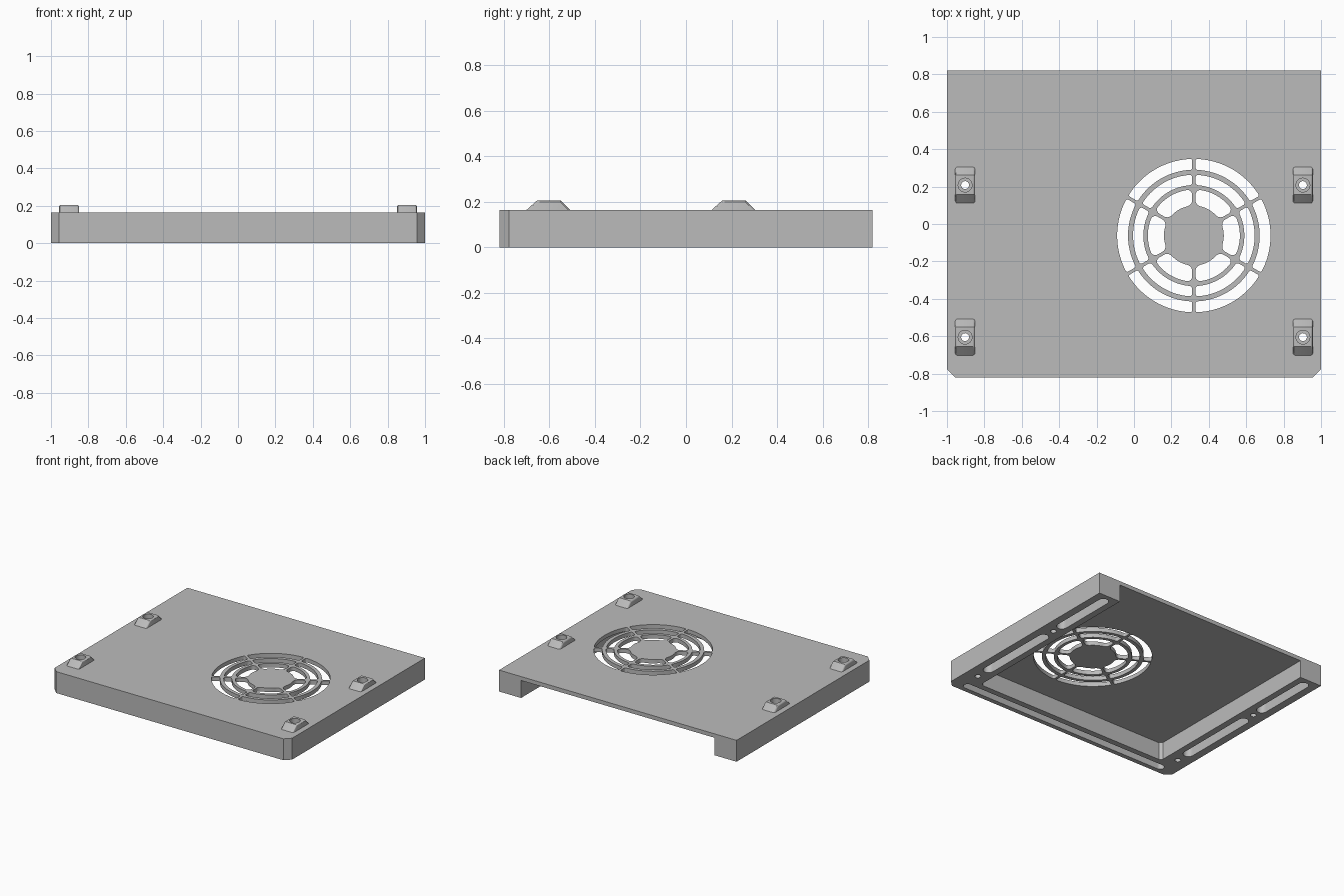
import bpy, bmesh, math

cube = bpy.data.objects.get("Cube")
if cube:
    bpy.data.objects.remove(cube, do_unlink=True)

grey = bpy.data.materials.new("plain grey")
grey.use_nodes = True
colour = (0.5, 0.5, 0.5, 1)
grey.diffuse_color = colour
grey.node_tree.nodes["Principled BSDF"].inputs["Base Color"].default_value = colour

TOP, PLATE = 0.163, 0.03
LEG, WALL = 0.185, 0.14          # widths of the side legs and front wall
HALF_Y = 0.82
LEG_X = 0.903
HOLE_Y = (-0.605, 0.208)


def add_object(name, bm):
    bmesh.ops.recalc_face_normals(bm, faces=bm.faces)
    mesh = bpy.data.meshes.new(name)
    bm.to_mesh(mesh)
    bm.free()
    mesh.materials.append(grey)
    obj = bpy.data.objects.new(name, mesh)
    bpy.context.collection.objects.link(obj)
    return obj


def prisms(name, outlines, z0, z1):
    """One object of upright prisms, one for each outline."""
    bm = bmesh.new()
    for outline in outlines:
        face = bm.faces.new([bm.verts.new((x, y, z0)) for x, y in outline])
        ext = bmesh.ops.extrude_face_region(bm, geom=[face])
        new = [v for v in ext["geom"] if isinstance(v, bmesh.types.BMVert)]
        bmesh.ops.translate(bm, verts=new, vec=(0, 0, z1 - z0))
    return add_object(name, bm)


def cut(target, cutters):
    bpy.context.view_layer.objects.active = target
    for cutter in cutters:
        mod = target.modifiers.new("cut", 'BOOLEAN')
        mod.operation, mod.solver, mod.object = 'DIFFERENCE', 'EXACT', cutter
        bpy.ops.object.modifier_apply(modifier=mod.name)


def stadium(x0, y0, x1, y1, r, n=12):
    """Outline of a round-ended slot between two points."""
    a = math.atan2(y1 - y0, x1 - x0)
    pts = []
    for cx, cy, start in ((x1, y1, a - math.pi / 2), (x0, y0, a + math.pi / 2)):
        for i in range(n + 1):
            t = start + math.pi * i / n
            pts.append((cx + r * math.cos(t), cy + r * math.sin(t)))
    return pts


def circle(cx, cy, r, n=32):
    return [(cx + r * math.cos(math.tau * i / n), cy + r * math.sin(math.tau * i / n))
            for i in range(n)]


def grille_slot(cx, cy, r0, r1, mid, corner, rib, n=20):
    """Ring sector with parallel ribs at its sides and rounded corners."""
    steps = [math.pi / 2 * i / 5 for i in range(6)]
    radii = [(r0 + corner * (1 - math.cos(t)), corner * (1 - math.sin(t))) for t in steps]
    radii += [(r1 - corner * (1 - math.cos(t)), corner * (1 - math.sin(t)))
              for t in reversed(steps)]
    side = [(r, math.pi / 6 - math.asin((rib / 2 + inset) / r)) for r, inset in radii]
    inner, outer = side[0][1], side[-1][1]
    polar = side[:]
    polar += [(r1, outer * (1 - 2 * i / n)) for i in range(1, n)]
    polar += [(r, -a) for r, a in reversed(side)]
    polar += [(r0, -inner * (1 - 2 * i / n)) for i in range(1, n)]
    return [(cx + r * math.cos(mid + a), cy + r * math.sin(mid + a)) for r, a in polar]


# Housing: plate with two legs and a front wall, open at the back
c = 0.043
housing = prisms("housing", [[(-1 + c, -HALF_Y), (1 - c, -HALF_Y), (1, -HALF_Y + c),
                              (1, HALF_Y), (-1, HALF_Y), (-1, -HALF_Y + c)]], 0, TOP)
ix, iy, f = 1 - LEG, WALL - HALF_Y, 0.02
pocket = prisms("pocket_cutter", [[(-ix + f, iy), (ix - f, iy), (ix, iy + f),
                                   (ix, 1), (-ix, 1), (-ix, iy + f)]], -0.1, TOP - PLATE)

# Fan grille: three rings of six slots
rings = ((0.16, 0.246, 0.028), (0.27, 0.325, 0.014), (0.352, 0.41, 0.01))
slots = [grille_slot(0.32, -0.062, r0, r1, math.pi / 3 * k, corner, 0.018)
         for r0, r1, corner in rings for k in range(6)]
grille = prisms("grille_cutter", slots, 0.1, 0.3)

# Long pockets in the underside of the legs and front wall
under = [stadium(-0.87, -0.755, 0.87, -0.755, 0.03)]
for s in (-1, 1):
    under += [stadium(s * LEG_X, y0, s * LEG_X, y1, 0.038)
              for y0, y1 in ((-0.49, 0.1), (0.3, 0.745))]
recess = prisms("recess_cutter", under, -0.1, TOP - PLATE)

# Screw holes with counterbores
spots = [(s * LEG_X, y) for s in (-1, 1) for y in HOLE_Y]
holes = prisms("hole_cutter", [circle(x, y, 0.021) for x, y in spots], -0.1, 0.3)
bores = prisms("bore_cutter", [circle(x, y, 0.037) for x, y in spots], 0.15, 0.3)
cutters = [pocket, grille, recess, holes, bores]
cut(housing, cutters)

# Screw bosses: sloped blocks with softened edges
for x, y in spots:
    bm = bmesh.new()
    profile = ((-0.097, TOP), (0.097, TOP), (0.055, 0.205), (-0.05, 0.205))
    face = bm.faces.new([bm.verts.new((x - 0.054, y + dy, z)) for dy, z in profile])
    ext = bmesh.ops.extrude_face_region(bm, geom=[face])
    new = [v for v in ext["geom"] if isinstance(v, bmesh.types.BMVert)]
    bmesh.ops.translate(bm, verts=new, vec=(0.108, 0, 0))
    long_edges = [e for e in bm.edges
                  if max(v.co.z for v in e.verts) > 0.2
                  and abs(e.verts[0].co.x - e.verts[1].co.x) < 0.01]
    bmesh.ops.bevel(bm, geom=long_edges, offset=0.012, segments=3, profile=0.5,
                    affect='EDGES')
    name = ("back" if y > 0 else "front") + ("_left" if x > 0 else "_right") + "_screw_boss"
    boss = add_object(name, bm)
    cut(boss, [holes, bores])

for cutter in cutters:
    bpy.data.objects.remove(cutter, do_unlink=True)

# Smooth the curved walls, keep corners crisp
bpy.ops.object.select_all(action='DESELECT')
for obj in bpy.context.collection.objects:
    if obj.type == 'MESH' and (obj == housing or obj.name.endswith("_screw_boss")):
        obj.select_set(True)
        bpy.context.view_layer.objects.active = obj
bpy.ops.object.shade_smooth_by_angle(angle=math.radians(30))
